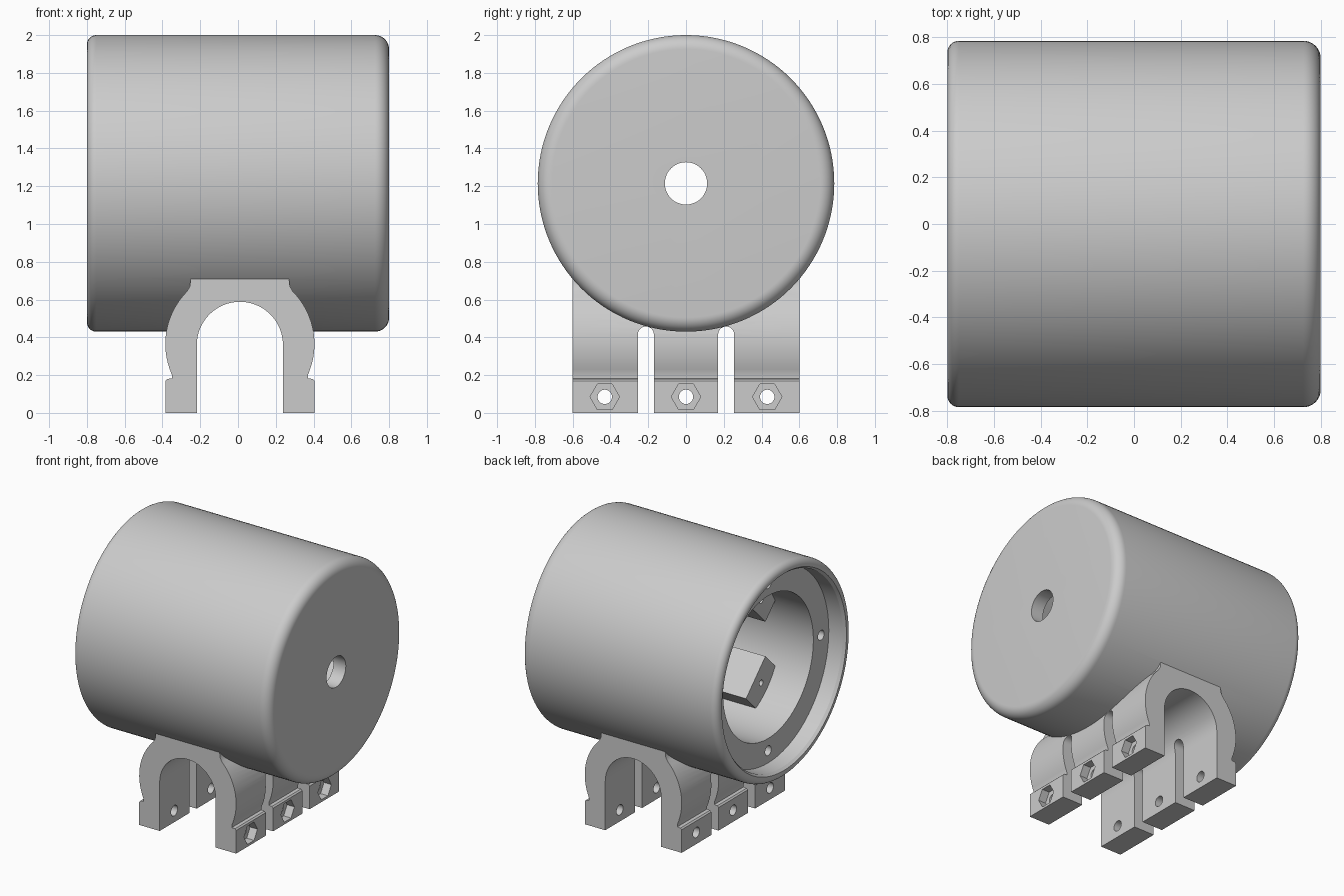
import bpy, bmesh
from math import sin, cos, pi, radians
from mathutils import Matrix, Vector

if "Cube" in bpy.data.objects:
    bpy.data.objects.remove(bpy.data.objects["Cube"])

AXIS_Z = 1.215      # height of the housing axis
MID = 0.01          # x centre of the clamp
LEGS_Y = (-0.43, 0, 0.43)

grey = bpy.data.materials.new("plain_grey")
grey.use_nodes = True
grey.diffuse_color = (0.6, 0.6, 0.6, 1)
grey.node_tree.nodes["Principled BSDF"].inputs["Base Color"].default_value = (0.6, 0.6, 0.6, 1)


def finish(name, bm):
    bmesh.ops.recalc_face_normals(bm, faces=bm.faces[:])
    mesh = bpy.data.meshes.new(name)
    bm.to_mesh(mesh)
    bm.free()
    mesh.materials.append(grey)
    ob = bpy.data.objects.new(name, mesh)
    bpy.context.collection.objects.link(ob)
    return ob


def arc(cx, cy, r, a0, a1, n):
    angles = [radians(a0 + (a1 - a0) * i / n) for i in range(n + 1)]
    return [(cx + r * cos(a), cy + r * sin(a)) for a in angles]


def lathe(name, profile, steps=128):
    """Revolve (x, radius) points about the housing axis, capping both ends."""
    bm = bmesh.new()
    rings = []
    for x, r in profile:
        rings.append([bm.verts.new((x, r * cos(2 * pi * i / steps),
                                    AXIS_Z + r * sin(2 * pi * i / steps))) for i in range(steps)])
    for a, b in zip(rings, rings[1:]):
        for i in range(steps):
            j = (i + 1) % steps
            bm.faces.new((a[i], a[j], b[j], b[i]))
    bm.faces.new(rings[0])
    bm.faces.new(rings[-1])
    return finish(name, bm)


def prism(name, points, along, lo, hi):
    """Extrude a 2D outline: (x, z) along y, or (y, z) along x."""
    bm = bmesh.new()
    put = (lambda p, d: (p[0], d, p[1])) if along == "y" else (lambda p, d: (d, p[0], p[1]))
    face = bm.faces.new([bm.verts.new(put(p, lo)) for p in points])
    moved = bmesh.ops.extrude_face_region(bm, geom=[face])["geom"]
    shift = Vector(put((0, 0), hi - lo))
    bmesh.ops.translate(bm, vec=shift, verts=[v for v in moved if isinstance(v, bmesh.types.BMVert)])
    return finish(name, bm)


def rod(name, y, z, r, lo, hi, sides=32):
    return prism(name, arc(y, z, r, 0, 360, sides)[:-1], "x", lo, hi)


def combine(target, tool, operation="DIFFERENCE"):
    mod = target.modifiers.new("join", "BOOLEAN")
    mod.operation, mod.solver, mod.object = operation, "EXACT", tool
    bpy.context.view_layer.objects.active = target
    bpy.ops.object.modifier_apply(modifier=mod.name)
    bpy.data.objects.remove(tool)


# Housing drum with rounded rims
body = lathe("clamp_mounted_housing",
             [(-0.8, 0.735)] + arc(-0.75, 0.735, 0.05, 180, 90, 8)[1:]
             + arc(0.725, 0.71, 0.075, 90, 0, 10))

# Clamp arch: rounded shoulders, small waist and square feet
right = [(0.395, 0), (0.395, 0.17), (0.385, 0.18), (0.36, 0.182), (0.36, 0.2)]
right += arc(0, 0.365, 0.395, -20, 45, 14) + [(0.265, 0.67), (0.255, 0.75)]
outline = [(MID + x, z) for x, z in right] + [(MID - x, z) for x, z in reversed(right)]
clamp = prism("clamp", outline, "y", -0.6, 0.6)

# Slots that split the clamp into three jaws
for y in (-0.2125, 0.2125):
    slot = [(y - 0.0425, -0.1)] + arc(y, 0.415, 0.0425, 180, 0, 12) + [(y + 0.0425, -0.1)]
    combine(clamp, prism("slot", slot, "x", -1, 1))
combine(body, clamp, "UNION")

# Bore for the gripped tube
bore = [(MID - 0.228, -0.1)] + arc(MID, 0.36, 0.228, 180, 0, 40) + [(MID + 0.228, -0.1)]
combine(body, prism("bore", bore, "y", -1, 1))

# Bolt holes with hexagonal nut pockets on one side
for y in LEGS_Y:
    combine(body, rod("bolt_hole", y, 0.085, 0.038, -1, 1))
    combine(body, rod("nut_pocket", y, 0.085, 0.078, 0.345, 0.6, 6))

# Stepped cavity, leaving four corner posts standing inside
cavity = lathe("cavity", [(-0.9, 0.725), (-0.8, 0.725), (-0.78, 0.71), (-0.67, 0.705),
                          (-0.67, 0.525), (0.7, 0.525)])
for k in range(4):
    a = radians(45 + 90 * k)
    d, t = Vector((cos(a), sin(a))), Vector((-sin(a), cos(a)))
    c = Vector((0, AXIS_Z))
    post = [c + d * r + t * w for r, w in ((0.34, -0.16), (0.65, -0.16), (0.65, 0.16), (0.34, 0.16))]
    combine(cavity, prism("post", post, "x", -0.4, 0.8))
combine(body, cavity)

# Screw holes in the flange and the posts, and the cable hole in the closed end
for k in range(4):
    a, b = radians(90 * k), radians(45 + 90 * k)
    combine(body, rod("flange_hole", 0.615 * cos(a), AXIS_Z + 0.615 * sin(a), 0.036, -0.75, -0.45, 20))
    combine(body, rod("post_hole", 0.43 * cos(b), AXIS_Z + 0.43 * sin(b), 0.022, -0.5, -0.2, 16))
combine(body, rod("cable_hole", 0, AXIS_Z, 0.112, 0.5, 1, 48))

# Smooth shading with sharp machined edges
bpy.ops.object.select_all(action="DESELECT")
body.select_set(True)
bpy.context.view_layer.objects.active = body
bpy.ops.object.shade_smooth_by_angle(angle=radians(30))
